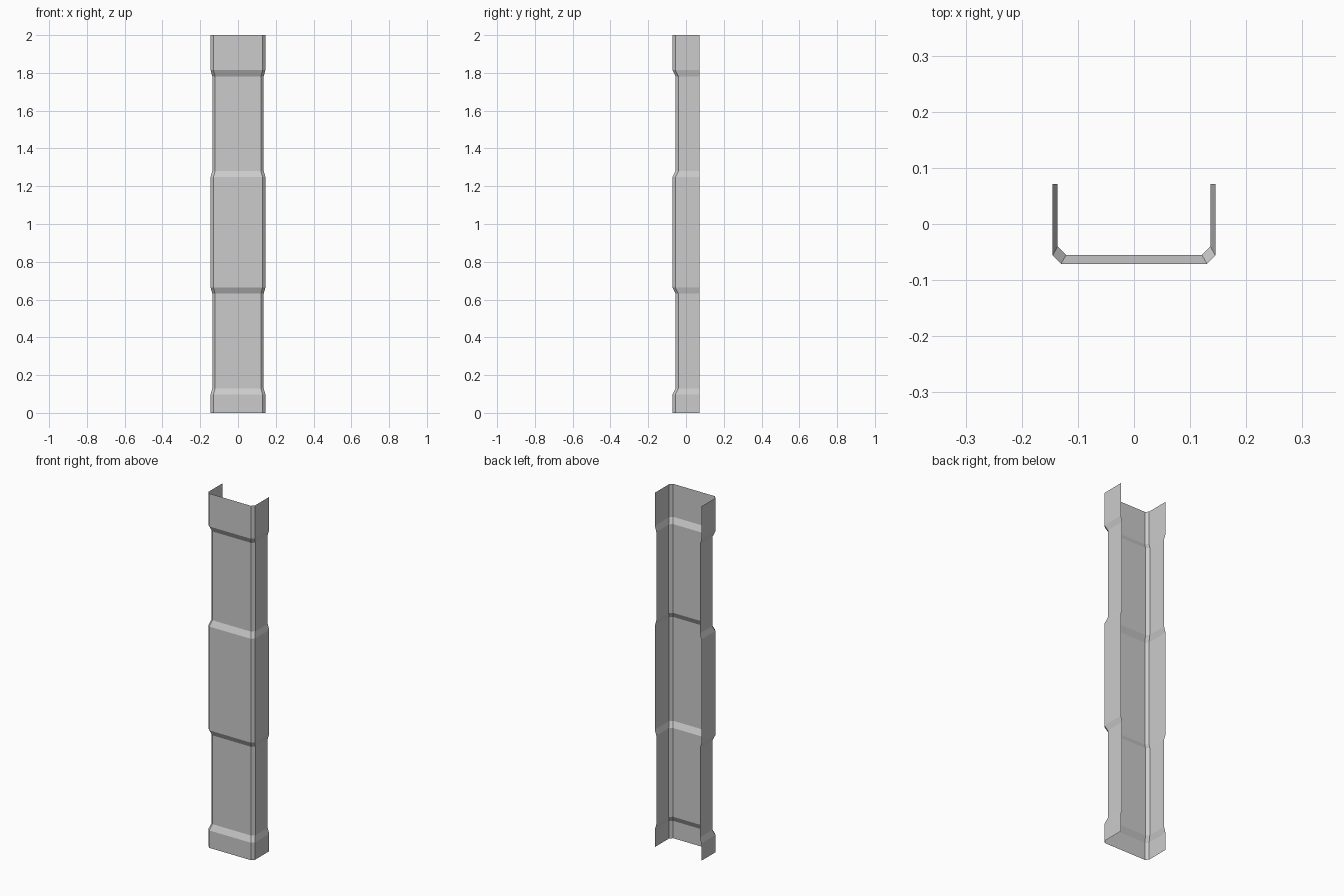
import bpy
import bmesh

cube = bpy.data.objects.get("Cube")
if cube:
    bpy.data.objects.remove(cube, do_unlink=True)

# Plain grey sheet material
grey = bpy.data.materials.new("plain_grey")
grey.use_nodes = True
colour = (0.6, 0.6, 0.6, 1)
grey.diffuse_color = colour
grey.node_tree.nodes["Principled BSDF"].inputs["Base Color"].default_value = colour

BACK = 0.071
# Right half of the chamfered channel section, from back edge to front
WIDE = [(0.145, BACK), (0.145, -0.056), (0.13, -0.071)]
NARROW = [(0.136, BACK), (0.136, -0.04), (0.121, -0.055)]

# Height of each ring and the section it uses
LEVELS = [(0, WIDE), (0.098, WIDE), (0.13, NARROW), (0.631, NARROW),
          (0.663, WIDE), (1.249, WIDE), (1.281, NARROW), (1.782, NARROW),
          (1.814, WIDE), (2, WIDE)]


def ring(bm, z, half):
    """Mirror a half section and place it at a height."""
    section = half + [(-x, y) for x, y in reversed(half)]
    return [bm.verts.new((x, y, z)) for x, y in section]


# Open three-sided column cover, lofted through the rings
bm = bmesh.new()
rings = [ring(bm, z, half) for z, half in LEVELS]
for low, high in zip(rings, rings[1:]):
    for i in range(len(low) - 1):
        bm.faces.new((low[i], high[i], high[i + 1], low[i + 1]))

# Turn the faces outwards
bm.normal_update()
front = min(bm.faces, key=lambda f: f.calc_center_median().y)
if front.normal.y > 0:
    bmesh.ops.reverse_faces(bm, faces=bm.faces[:])

mesh = bpy.data.meshes.new("column_cover")
bm.to_mesh(mesh)
bm.free()
mesh.materials.append(grey)
cover = bpy.data.objects.new("column_cover", mesh)
bpy.context.scene.collection.objects.link(cover)
